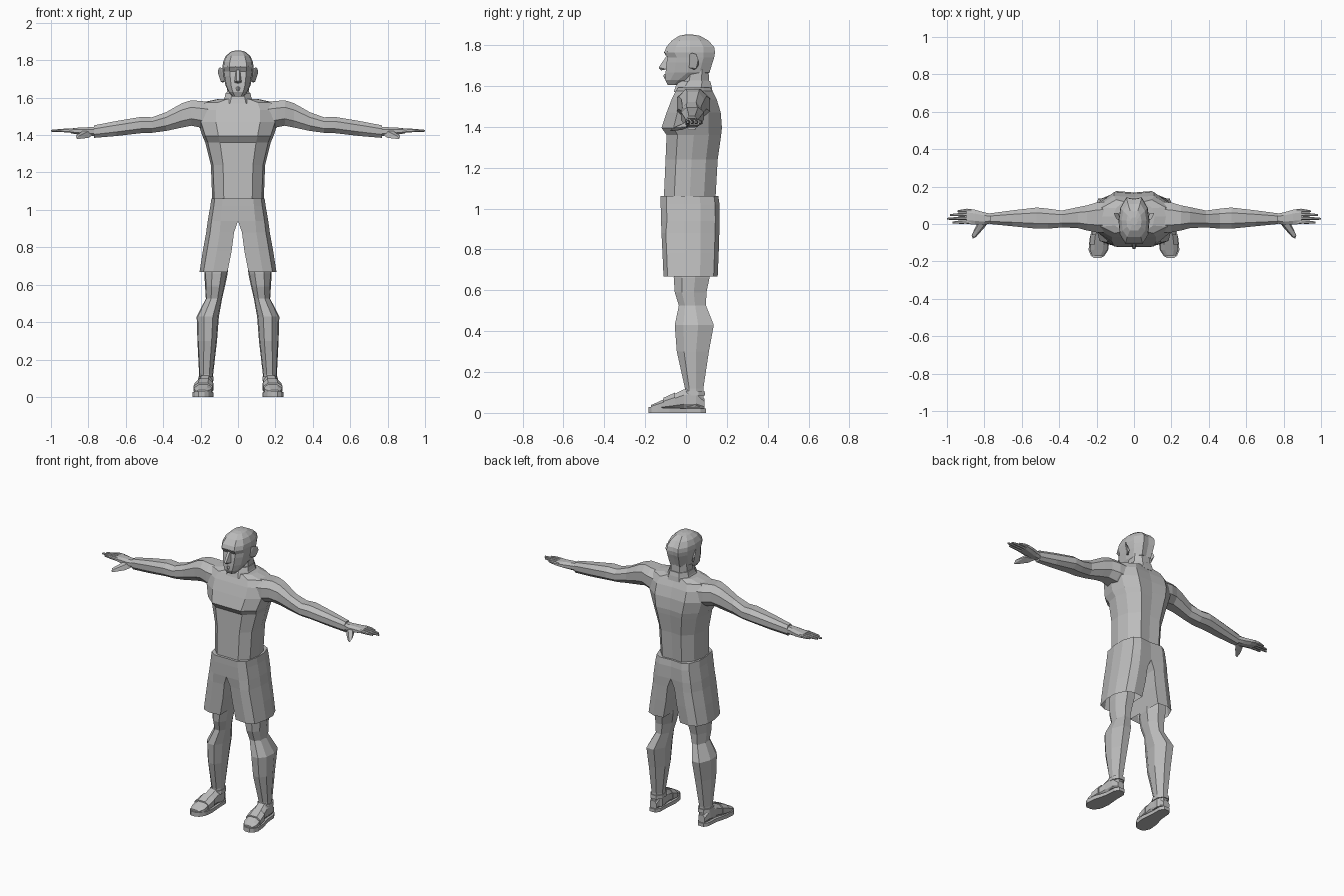
import bpy, bmesh
from mathutils import Vector

grey = bpy.data.materials.new("plain_grey")
grey.diffuse_color = (0.5, 0.5, 0.5, 1)

# Cross-sections inside the square -1..1, listed around the outline
OCT = [(-.5, -1), (.5, -1), (1, -.45), (1, .45), (.5, 1), (-.5, 1), (-1, .45), (-1, -.45)]
BODY = [(-.55, -1), (.55, -1), (.92, -.6), (1, 0), (.88, .55), (.5, 1),
        (0, .95), (-.5, 1), (-.88, .55), (-1, 0), (-.92, -.6)]
LIMB = [(-.45, -1), (.35, -1), (.9, -.55), (1, .2), (.5, 1), (-.4, 1), (-1, .3), (-.9, -.5)]
HALF = [(-1, -1), (.15, -1), (.75, -.8), (1, -.2), (1, .35), (.65, .85), (.1, 1), (-1, .95)]
HEM = [(-.75, -.95), (.15, -1), (.75, -.85), (1, -.2), (1, .35), (.65, .85), (.1, 1), (-.7, .95)]
BOX = [(-1, -1), (1, -1), (1, 1), (-1, 1)]
PLACE = {"x": lambda t, a, b: (t, a, b),
         "y": lambda t, a, b: (a, t, b),
         "z": lambda t, a, b: (a, b, t)}


def finish(name, bm, mirror):
    bmesh.ops.recalc_face_normals(bm, faces=bm.faces)
    mesh = bpy.data.meshes.new(name)
    bm.to_mesh(mesh)
    bm.free()
    mesh.materials.append(grey)
    ob = bpy.data.objects.new(name, mesh)
    bpy.context.collection.objects.link(ob)
    if mirror:
        ob.modifiers.new("mirror", "MIRROR").use_mirror_merge = False
    return ob


def skin(name, loops, mirror=False, caps=(True, True)):
    """Join rings of points into one surface."""
    bm = bmesh.new()
    rows = [[bm.verts.new(p) for p in loop] for loop in loops]
    n = len(rows[0])
    for r, s in zip(rows, rows[1:]):
        for i in range(n):
            j = (i + 1) % n
            bm.faces.new((r[i], r[j], s[j], s[i]))
    if caps[0]:
        bm.faces.new(rows[0])
    if caps[1]:
        bm.faces.new(rows[-1])
    return finish(name, bm, mirror)


def ring(axis, shape, t, a0, a1, b0, b1):
    return [PLACE[axis](t, (a0 + a1) / 2 + u * (a1 - a0) / 2,
                        (b0 + b1) / 2 + v * (b1 - b0) / 2) for u, v in shape]


def loft(name, axis, shape, rings, mirror=False, caps=(True, True)):
    """Rings are (position, low a, high a, low b, high b)."""
    return skin(name, [ring(axis, shape, *r) for r in rings], mirror, caps)


def stack(name, shape, rings):
    """Centred upright loft; rings are (z, half width, front, back)."""
    return loft(name, "z", shape, [(z, -w, w, f, b) for z, w, f, b in rings])


def hull(name, points, mirror=False):
    bm = bmesh.new()
    for p in points:
        bm.verts.new(p)
    bmesh.ops.convex_hull(bm, input=bm.verts)
    return finish(name, bm, mirror)


# Shirt body with a step under the chest
stack("shirt", BODY, [
    (1.02, .13, -.10, .14), (1.06, .138, -.108, .145), (1.24, .145, -.10, .155),
    (1.36, .175, -.095, .172), (1.395, .19, -.12, .176), (1.47, .215, -.095, .17),
    (1.535, .215, -.07, .15), (1.575, .19, -.05, .13), (1.592, .11, -.04, .12)])
stack("collar", OCT, [(1.57, .085, -.06, .13), (1.60, .072, -.05, .125), (1.625, .066, -.03, .118)])
stack("neck", OCT, [(1.56, .07, -.035, .115), (1.63, .06, -.02, .112), (1.71, .058, .0, .11)])

# Head
stack("head", BODY, [
    (1.605, .028, -.09, -.03), (1.63, .05, -.102, .03), (1.665, .067, -.10, .115),
    (1.715, .077, -.095, .13), (1.74, .08, -.09, .138), (1.765, .083, -.106, .142),
    (1.79, .08, -.097, .138), (1.822, .066, -.07, .11), (1.845, .04, -.035, .07),
    (1.851, .018, -.005, .035)])
hull("nose", [(-.009, -.09, 1.755), (.009, -.09, 1.755), (-.02, -.095, 1.682), (.02, -.095, 1.682),
              (-.007, -.134, 1.69), (.007, -.134, 1.69), (0, -.122, 1.676)])
hull("lips", [(-.025, -.088, 1.647), (.025, -.088, 1.647), (0, -.108, 1.66), (0, -.11, 1.648),
              (0, -.106, 1.634)])
hull("brow", [(.01, -.108, 1.765), (.01, -.098, 1.748), (.055, -.092, 1.768), (.055, -.08, 1.752),
              (.06, -.06, 1.775), (.012, -.08, 1.775)], True)
hull("ear", [(.072, .01, 1.75), (.072, .015, 1.69), (.078, .04, 1.68), (.105, .05, 1.755),
             (.095, .03, 1.762), (.107, .06, 1.73), (.092, .05, 1.685), (.085, .06, 1.70)], True)

# Arms
loft("arm", "x", OCT, [
    (.13, -.045, .12, 1.43, 1.575), (.20, -.045, .115, 1.44, 1.582), (.25, -.035, .10, 1.45, 1.586),
    (.30, -.022, .09, 1.44, 1.57), (.385, -.018, .072, 1.422, 1.522), (.46, -.025, .082, 1.412, 1.495),
    (.52, -.025, .088, 1.41, 1.497), (.65, -.012, .073, 1.395, 1.475), (.77, .0, .057, 1.385, 1.452)], True)

# Hands
loft("palm", "x", OCT, [
    (.75, .007, .052, 1.395, 1.445), (.80, -.005, .062, 1.397, 1.442),
    (.85, -.003, .076, 1.402, 1.44), (.895, .0, .082, 1.41, 1.435)], True)
for k, tip in enumerate((.97, 1.0, .985, .945)):
    y = .011 + .02 * k
    loft(f"finger_{k + 1}", "x", OCT, [
        (.87, y - .009, y + .009, 1.412, 1.434), (.93 if tip > .95 else .91, y - .010, y + .008, 1.415, 1.434),
        (tip, y - .008, y + .002, 1.418, 1.428)], True)
hull("thumb", [(.775, .015, 1.40), (.78, .02, 1.43), (.82, .015, 1.43), (.84, .0, 1.40), (.80, -.02, 1.385),
               (.835, -.02, 1.41), (.868, -.06, 1.395), (.862, -.078, 1.38), (.845, -.07, 1.38),
               (.85, -.068, 1.395)], True)

# Shorts: two halves that part below the crotch, open at the hem
skin("shorts", [
    ring("z", HALF, 1.062, 0, .142, -.124, .158), ring("z", HALF, 1.02, 0, .148, -.124, .164),
    ring("z", HALF, .94, 0, .162, -.122, .165), ring("z", HEM, .88, .0, .17, -.12, .163),
    ring("z", HEM, .78, .012, .188, -.115, .16), ring("z", HEM, .667, .035, .206, -.11, .155)],
    True, (True, False))

# Legs
loft("leg", "z", LIMB, [
    (.85, .05, .165, -.055, .12), (.66, .055, .18, -.06, .115), (.59, .07, .176, -.055, .10),
    (.525, .085, .172, -.035, .098), (.43, .102, .221, -.055, .136), (.30, .112, .217, -.045, .112),
    (.12, .133, .208, -.005, .085), (.03, .135, .21, -.02, .088)], True)

# Feet in sandals
loft("foot", "y", OCT, [
    (.09, .152, .198, .015, .07), (.05, .138, .212, .015, .12), (-.01, .135, .216, .015, .115),
    (-.08, .138, .23, .015, .08), (-.14, .143, .236, .015, .052), (-.172, .165, .222, .015, .038)], True)
loft("sole", "y", BOX, [
    (.097, .155, .195, 0, .022), (.07, .138, .212, 0, .022), (.0, .137, .217, 0, .022),
    (-.08, .13, .238, 0, .024), (-.14, .138, .243, 0, .026), (-.17, .158, .23, 0, .028),
    (-.183, .178, .212, 0, .028)], True)
loft("strap", "y", OCT, [(-.055, .132, .231, .012, .099), (-.11, .136, .238, .012, .074)], True)
loft("ankle_strap", "z", OCT, [(.085, .131, .214, -.02, .093), (.108, .131, .212, -.014, .091)], True)
